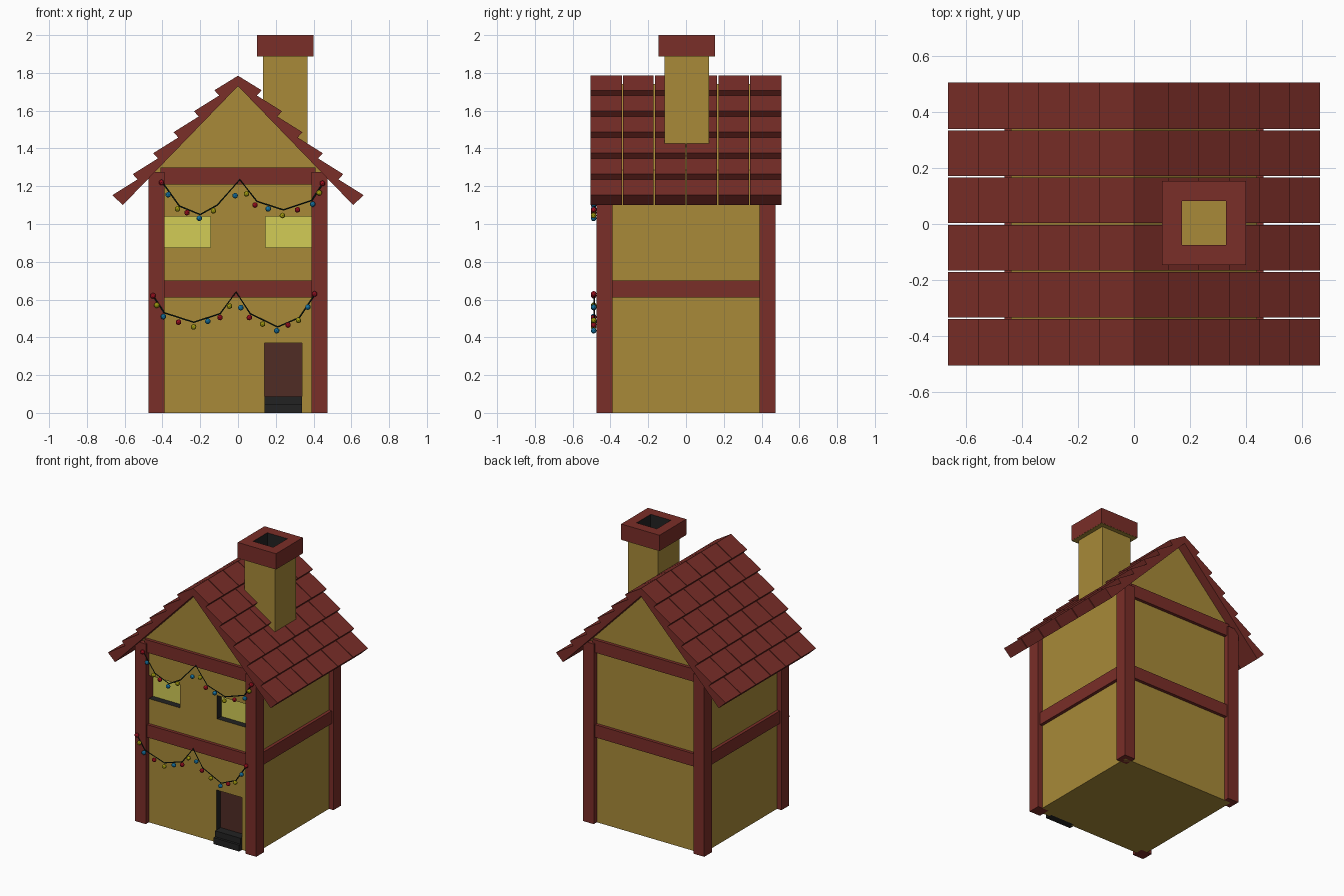
import bpy, bmesh
from mathutils import Matrix

if "Cube" in bpy.data.objects:
    bpy.data.objects.remove(bpy.data.objects["Cube"])


def material(name, hex_color):
    def linear(c):
        return c / 12.92 if c <= 0.04045 else ((c + 0.055) / 1.055) ** 2.4
    m = bpy.data.materials.new(name)
    rgb = [linear(int(hex_color[i:i + 2], 16) / 255) for i in (0, 2, 4)]
    m.diffuse_color = (*rgb, 1)
    m.use_nodes = True
    m.node_tree.nodes["Principled BSDF"].inputs["Base Color"].default_value = m.diffuse_color
    return m


PLASTER = material("plaster", "A88A38")
RED = material("red_wood", "7A2E28")
DARK = material("dark_stone", "222222")
DOOR = material("door_brown", "502C25")
GLOW = material("window_yellow", "D2CC56")
WIRE = material("wire_green", "14261A")
BULBS = {"R": material("bulb_red", "A01020"),
         "B": material("bulb_blue", "1878A8"),
         "Y": material("bulb_yellow", "A8A010")}


def finish(name, bm, *mats):
    bmesh.ops.recalc_face_normals(bm, faces=bm.faces)
    me = bpy.data.meshes.new(name)
    bm.to_mesh(me)
    bm.free()
    for m in mats:
        me.materials.append(m)
    ob = bpy.data.objects.new(name, me)
    bpy.context.collection.objects.link(ob)
    return ob


def box(name, lo, hi, mat):
    bm = bmesh.new()
    size = [b - a for a, b in zip(lo, hi)]
    mid = [(a + b) / 2 for a, b in zip(lo, hi)]
    bmesh.ops.create_cube(bm, size=1, matrix=Matrix.Translation(mid) @ Matrix.Diagonal((*size, 1)))
    return finish(name, bm, mat)


def prism(name, profile, y0, y1, *mats):
    """Extrude an x-z outline along y."""
    bm = bmesh.new()
    face = bm.faces.new([bm.verts.new((x, y0, z)) for x, z in profile])
    ext = bmesh.ops.extrude_face_region(bm, geom=[face])
    new = [v for v in ext["geom"] if isinstance(v, bmesh.types.BMVert)]
    bmesh.ops.translate(bm, verts=new, vec=(0, y1 - y0, 0))
    return finish(name, bm, *mats)


def cut(target, cutter):
    mod = target.modifiers.new(cutter.name, "BOOLEAN")
    mod.object = cutter
    mod.operation = "DIFFERENCE"
    mod.solver = "EXACT"
    mod.material_mode = "TRANSFER"
    cutter.hide_render = True
    cutter.display_type = "WIRE"


# House walls with gable
W = 0.44
walls = prism("walls", [(-W, 0), (W, 0), (W, 1.285), (0, 1.74), (-W, 1.285)], -W, W, PLASTER, DARK)

# Recessed windows and door
for name, x0, x1, z0, z1, mat in (("left_window", -0.392, -0.145, 0.875, 1.04, GLOW),
                                  ("right_window", 0.145, 0.392, 0.875, 1.04, GLOW),
                                  ("door", 0.14, 0.34, 0.085, 0.37, DOOR)):
    cut(walls, box(name + "_cutter", (x0, -0.6, z0), (x1, -0.39, z1), DARK))
    box(name, (x0, -0.394, z0), (x1, -0.38, z1), mat)

# Door steps
box("lower_step", (0.14, -0.472, 0), (0.34, -0.42, 0.045), DARK)
box("upper_step", (0.14, -0.455, 0.04), (0.34, -0.39, 0.087), DARK)

# Corner posts
for sx in (-1, 1):
    for sy in (-1, 1):
        cx, cy = sx * 0.4325, sy * 0.4325
        box("corner_post", (cx - 0.0425, cy - 0.0425, 0), (cx + 0.0425, cy + 0.0425, 1.275), RED)

# Horizontal beams
for s in (-1, 1):
    y0, y1 = sorted((s * 0.42, s * 0.462))
    box("middle_beam", (-0.41, y0, 0.61), (0.41, y1, 0.70), RED)
    box("top_beam", (-0.41, y0, 1.21), (0.41, y1, 1.30), RED)
    box("side_beam", (y0, -0.41, 0.61), (y1, 0.41, 0.70), RED)

# Stepped tile roof, six columns of six rows on each slope
slope = [(0, 1.785)]
for i in range(6):
    x, z = 0.125 + 0.108 * i, 1.708 - 0.111 * i
    slope.append((x, z))
    slope.append((x - 0.025, z - 0.028) if i < 5 else (0.61, 1.10))
outline = slope + [(0, 1.73)] + [(-x, z) for x, z in reversed(slope[1:])]
pitch = 1.01 / 6
for i in range(6):
    y = -0.505 + pitch * i
    prism("roof_tiles", outline, y + (0.003 if i else 0), y + pitch - (0.003 if i < 5 else 0), RED)

# Chimney stack, rim plate and hollow cap
CX, CY = 0.25, 0.004
box("chimney", (CX - 0.118, CY - 0.118, 1.35), (CX + 0.118, CY + 0.118, 1.893), PLASTER)
box("chimney_plate", (CX - 0.149, CY - 0.149, 1.887), (CX + 0.149, CY + 0.149, 1.895), PLASTER)
cap = box("chimney_cap", (CX - 0.15, CY - 0.15, 1.89), (CX + 0.15, CY + 0.15, 2.0), RED)
cap.data.materials.append(DARK)
cut(cap, box("flue_cutter", (CX - 0.079, CY - 0.079, 1.8), (CX + 0.079, CY + 0.079, 2.1), DARK))

# Light strings: wire points and hanging bulbs
Y = -0.487
STRINGS = {
    "upper": ([(-.40, 1.22), (-.31, 1.095), (-.20, 1.05), (-.11, 1.10), (.01, 1.235),
               (.10, 1.12), (.24, 1.075), (.39, 1.125), (.45, 1.215)],
              [(-.405, 1.22), (-.37, 1.155), (-.32, 1.08), (-.27, 1.06), (-.205, 1.03),
               (-.13, 1.07), (-.015, 1.15), (.045, 1.16), (.09, 1.10), (.16, 1.08),
               (.235, 1.045), (.315, 1.075), (.395, 1.105), (.43, 1.165), (.447, 1.215)], "RBYRBYBYRBYRBYR"),
    "lower": ([(-.45, .62), (-.39, .53), (-.235, .48), (-.095, .525), (-.01, .64),
               (.065, .525), (.21, .455), (.325, .505), (.405, .625)],
              [(-.45, .62), (-.43, .57), (-.395, .51), (-.315, .48), (-.235, .455), (-.16, .485),
               (-.095, .505), (-.045, .565), (.015, .557), (.06, .505), (.13, .47),
               (.205, .435), (.265, .465), (.32, .49), (.37, .56), (.405, .63)], "RYBRYBRYBRYBRYBR"),
}
for name, (wire, bulbs, colors) in STRINGS.items():
    cu = bpy.data.curves.new(name + "_light_wire", "CURVE")
    cu.dimensions = "3D"
    cu.bevel_depth = 0.004
    cu.bevel_resolution = 0
    cu.materials.append(WIRE)
    sp = cu.splines.new("POLY")
    sp.points.add(len(wire) - 1)
    for p, (x, z) in zip(sp.points, wire):
        p.co = (x, Y, z, 1)
    bpy.context.collection.objects.link(bpy.data.objects.new(name + "_light_wire", cu))
    for (x, z), c in zip(bulbs, colors):
        bm = bmesh.new()
        bmesh.ops.create_icosphere(bm, subdivisions=2, radius=0.015, matrix=Matrix.Translation((x, Y - 0.002, z)))
        finish(name + "_light_bulb", bm, BULBS[c])
